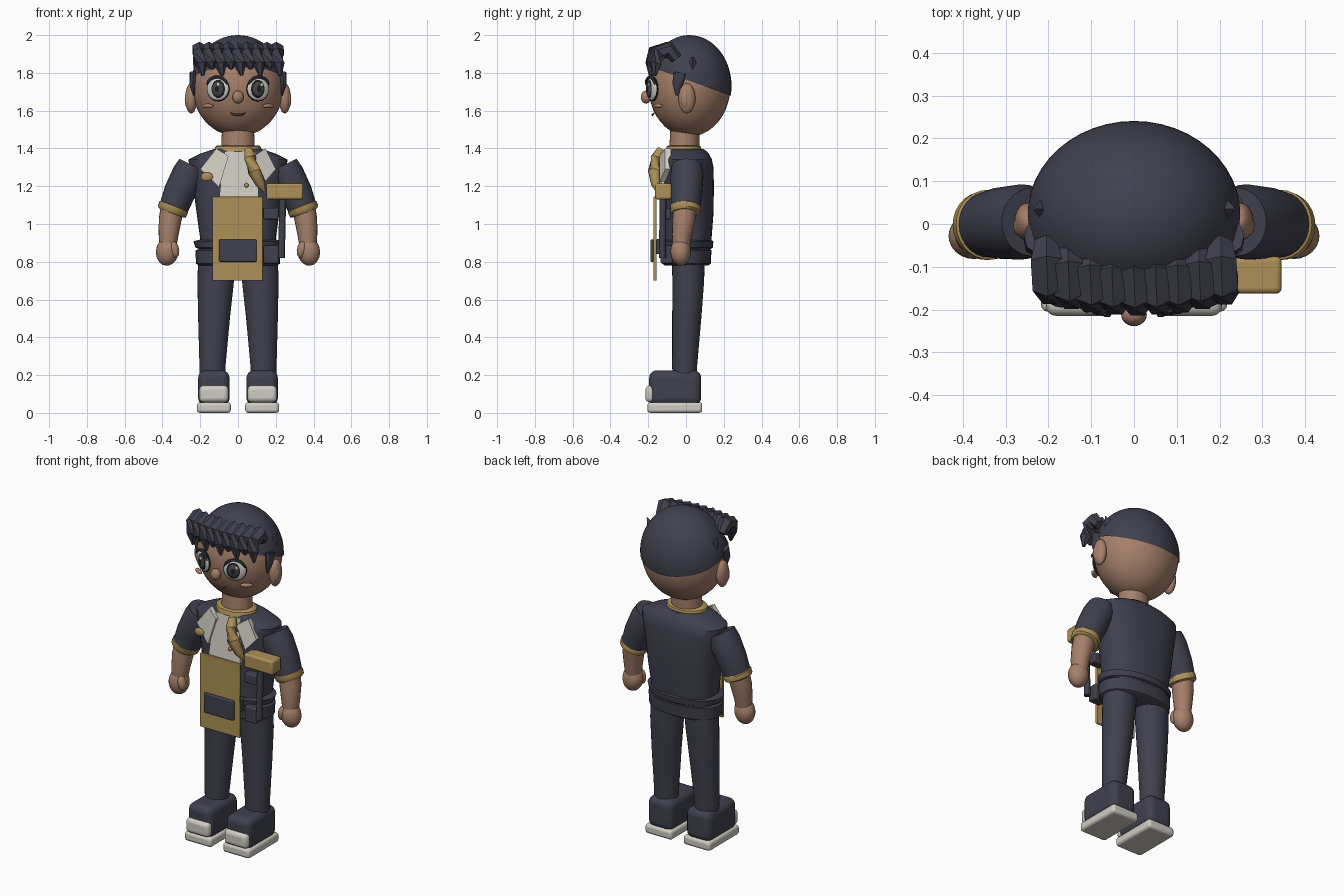
import bpy, bmesh, math
from mathutils import Vector, Matrix

def mat(name, r, g, b):
    m = bpy.data.materials.new(name)
    m.diffuse_color = (r, g, b, 1)
    return m

NAVY = mat("dark navy", 0.052, 0.052, 0.078)
SKIN = mat("brown skin", 0.38, 0.215, 0.145)
GOLD = mat("mustard", 0.42, 0.28, 0.095)
WHITE = mat("off white", 0.62, 0.60, 0.54)
BLACK = mat("near black", 0.012, 0.012, 0.016)
GREY = mat("iris grey", 0.06, 0.06, 0.07)
LIP = mat("lip brown", 0.22, 0.09, 0.06)

def finish(name, bm, m, smooth=True, bevel=0, seg=3):
    bmesh.ops.recalc_face_normals(bm, faces=bm.faces[:])
    me = bpy.data.meshes.new(name)
    bm.to_mesh(me)
    bm.free()
    me.materials.append(m)
    ob = bpy.data.objects.new(name, me)
    bpy.context.collection.objects.link(ob)
    if bevel:
        b = ob.modifiers.new("bevel", 'BEVEL')
        b.width, b.segments, b.limit_method = bevel, seg, 'ANGLE'
    if smooth:
        bpy.context.view_layer.objects.active = ob
        ob.select_set(True)
        bpy.ops.object.shade_smooth_by_angle(angle=math.radians(40))
        ob.select_set(False)
    return ob

def loft(name, rings, m, smooth=True):
    bm = bmesh.new()
    vs = [[bm.verts.new(p) for p in r] for r in rings]
    n = len(vs[0])
    for a, b in zip(vs, vs[1:]):
        for i in range(n):
            bm.faces.new((a[i], a[(i + 1) % n], b[(i + 1) % n], b[i]))
    bm.faces.new(vs[0])
    bm.faces.new(vs[-1][::-1])
    return finish(name, bm, m, smooth)

def sections(name, data, m, e=2.0, n=32):
    """Horizontal superellipse sections: (z, cx, cy, rx, ry)."""
    def f(v):
        return math.copysign(abs(v) ** (2 / e), v)
    ang = [2 * math.pi * i / n for i in range(n)]
    return loft(name, [[(cx + rx * f(math.cos(a)), cy + ry * f(math.sin(a)), z) for a in ang]
                       for z, cx, cy, rx, ry in data], m)

def tube(name, pts, radii, m, n=20, smooth=True, flat=1.0):
    """Tube along a path; flat scales the radius across x."""
    pts = [Vector(p) for p in pts]
    rings = []
    for i, p in enumerate(pts):
        t = (pts[min(i + 1, len(pts) - 1)] - pts[max(i - 1, 0)]).normalized()
        ref = Vector((0, 1, 0)) if abs(t.x) > 0.35 or abs(t.y) < 0.3 else Vector((1, 0, 0))
        u = t.cross(ref).normalized()
        w = t.cross(u)
        rings.append([p + radii[i] * (u * math.cos(2 * math.pi * k / n) * flat
                                      + w * math.sin(2 * math.pi * k / n)) for k in range(n)])
    return loft(name, rings, m, smooth)

def ball(name, c, r, m, rot=0, tilt=0, seg=24):
    bm = bmesh.new()
    bmesh.ops.create_uvsphere(bm, u_segments=seg, v_segments=seg // 2, radius=1)
    M = (Matrix.Translation(c) @ Matrix.Rotation(rot, 4, 'Z') @ Matrix.Rotation(tilt, 4, 'Y')
         @ Matrix.Diagonal((*r, 1)))
    bmesh.ops.transform(bm, matrix=M, verts=bm.verts[:])
    return finish(name, bm, m)

def box(name, lo, hi, m, bevel=0.008, seg=3):
    bm = bmesh.new()
    bmesh.ops.create_cube(bm, size=1)
    for v in bm.verts:
        v.co = [(lo[i] + hi[i]) / 2 + v.co[i] * (hi[i] - lo[i]) for i in range(3)]
    return finish(name, bm, m, True, bevel, seg)

def plate(name, pts, depth, m):
    bm = bmesh.new()
    f = bm.faces.new([bm.verts.new(p) for p in pts])
    r = bmesh.ops.extrude_face_region(bm, geom=[f])
    for v in r["geom"]:
        if isinstance(v, bmesh.types.BMVert):
            v.co.y += depth
    return finish(name, bm, m, False)

# Head, hair cap, neck and collar
ball("head", (0, 0.018, 1.73), (0.243, 0.217, 0.267), SKIN, seg=40)
bm = bmesh.new()
bmesh.ops.create_uvsphere(bm, u_segments=48, v_segments=32, radius=1)
for v in bm.verts:
    v.co = (v.co.x * 0.25, 0.018 + v.co.y * 0.223, 1.73 + v.co.z * 0.27)
bmesh.ops.bisect_plane(bm, geom=bm.verts[:] + bm.edges[:] + bm.faces[:], plane_co=(0, 0.235, 1.68),
                       plane_no=(0, -0.36, -1), clear_outer=True)
finish("hair_cap", bm, NAVY)
sections("neck", [(1.37, 0, -0.01, 0.09, 0.08), (1.5, 0, -0.005, 0.085, 0.078)], SKIN)
sections("collar", [(1.375, 0, -0.012, 0.122, 0.092), (1.385, 0, -0.012, 0.127, 0.097),
                    (1.41, 0, -0.012, 0.12, 0.09), (1.416, 0, -0.012, 0.11, 0.08)], GOLD)

# Fringe of faceted locks
for i in range(9):
    x = -0.205 + i * 0.051
    back = 0.025 * (x / 0.2) ** 2
    low = 1.80 + (0.02 if i % 2 else -0.015)
    tube("fringe_lock", [(x, -0.075 + back, 1.875), (x, -0.115 + back, 1.925),
                         (x + 0.004, -0.165 + back, 1.905), (x + 0.01, -0.185 + back, 1.85),
                         (x + 0.02, -0.19 + back, low)],
         [0.03, 0.042, 0.042, 0.034, 0.008], NAVY, n=6, smooth=False)

# Face features
ball("nose", (0, -0.212, 1.672), (0.03, 0.027, 0.034), SKIN)
tube("mouth", [(-0.04, -0.168, 1.588), (-0.015, -0.178, 1.578), (0.015, -0.178, 1.578),
               (0.04, -0.168, 1.588)], [0.003, 0.006, 0.006, 0.003], LIP, n=8)
for s in (-1, 1):
    a = s * 0.42
    nrm = Vector((math.sin(a), -math.cos(a), 0))
    tan = Vector((math.cos(a), math.sin(a), 0))
    eye = Vector((s * 0.105, -0.177, 1.715))
    ball("eye_rim", eye, (0.066, 0.016, 0.066), BLACK, a)
    ball("eye_white", eye + nrm * 0.005, (0.062, 0.016, 0.061), WHITE, a)
    ball("iris", eye + nrm * 0.013 - tan * s * 0.006, (0.041, 0.013, 0.048), BLACK, a)
    ball("iris_centre", eye + nrm * 0.017 - tan * s * 0.006, (0.034, 0.012, 0.040), GREY, a)
    ball("pupil", eye + nrm * 0.022 - tan * s * 0.006, (0.017, 0.009, 0.022), BLACK, a)
    ball("eye_glint", eye + nrm * 0.026 + tan * 0.012 + Vector((0, 0, 0.022)), (0.009, 0.006, 0.01), WHITE, a)
    tube("eyelash", [eye + nrm * 0.014 + tan * 0.064 * math.cos(t) + Vector((0, 0, 0.064 * math.sin(t)))
                     for t in [math.pi * (0.12 + 0.76 * k / 8) for k in range(9)]],
         [0.003] + [0.008] * 7 + [0.003], NAVY, n=8)
    ball("cheek", (s * 0.16, -0.148, 1.625), (0.036, 0.014, 0.012), SKIN, s * 0.6)
    ball("ear", (s * 0.248, 0.005, 1.665), (0.032, 0.045, 0.08), SKIN)
    ball("inner_ear", (s * 0.268, -0.003, 1.66), (0.014, 0.025, 0.045), SKIN)
    tube("sideburn", [(s * 0.236, -0.03, 1.80), (s * 0.24, -0.045, 1.74), (s * 0.233, -0.05, 1.68)],
         [0.035, 0.028, 0.006], NAVY, n=8, flat=0.6)
    tube("hair_spike", [(s * 0.205, 0.035, 1.83), (s * 0.235, 0.035, 1.885)], [0.035, 0.004], NAVY, n=4, smooth=False)

# Torso, hips and belt
sections("torso", [(0.79, 0, 0.005, 0.21, 0.12), (0.92, 0, 0.008, 0.2, 0.127), (1.05, 0, 0.012, 0.218, 0.133),
                   (1.2, 0, 0.012, 0.238, 0.136), (1.3, 0, 0.012, 0.258, 0.133), (1.342, 0, 0.01, 0.262, 0.127),
                   (1.372, 0, 0.006, 0.2, 0.115), (1.397, 0, 0, 0.125, 0.095)], NAVY, e=2.4, n=40)
sections("hip_band", [(0.78, 0, 0.003, 0.205, 0.115), (0.79, 0, 0.003, 0.222, 0.128),
                      (0.86, 0, 0.003, 0.226, 0.132), (0.87, 0, 0.003, 0.2, 0.12)], NAVY, e=2.2)
sections("belt", [(0.865, 0, 0.002, 0.2, 0.125), (0.875, 0, 0.002, 0.225, 0.14),
                  (0.908, 0, 0.002, 0.236, 0.143), (0.918, 0, 0.002, 0.2, 0.125)], NAVY)

# Arms, legs and shoes
for s in (-1, 1):
    tube("sleeve", [(s * 0.238, 0.005, 1.31), (s * 0.262, 0.005, 1.262), (s * 0.31, 0.002, 1.165),
                    (s * 0.345, -0.002, 1.075)], [0.08, 0.088, 0.084, 0.076], NAVY, n=28)
    tube("cuff", [(s * 0.337, -0.002, 1.098), (s * 0.340, -0.002, 1.090), (s * 0.350, -0.004, 1.066),
                  (s * 0.353, -0.004, 1.058)], [0.074, 0.082, 0.08, 0.07], GOLD, n=28)
    tube("forearm", [(s * 0.347, -0.004, 1.09), (s * 0.36, -0.012, 1.02), (s * 0.368, -0.022, 0.94),
                     (s * 0.37, -0.025, 0.89)], [0.062, 0.06, 0.052, 0.046], SKIN)
    ball("hand", (s * 0.374, -0.028, 0.855), (0.06, 0.054, 0.076), SKIN, tilt=-s * 0.12)
    ball("thumb", (s * 0.337, -0.055, 0.865), (0.025, 0.026, 0.045), SKIN, tilt=s * 0.2)
    sections("leg", [(0.17, s * 0.135, -0.007, 0.068, 0.065), (0.25, s * 0.135, -0.007, 0.069, 0.066),
                     (0.5, s * 0.127, 0.004, 0.084, 0.077), (0.7, s * 0.118, 0.012, 0.097, 0.084),
                     (0.84, s * 0.11, 0.012, 0.1, 0.088)], NAVY)
    box("shoe_upper", (s * 0.128 - 0.083, -0.195, 0.04), (s * 0.128 + 0.083, 0.08, 0.225), NAVY, 0.04, 5)
    box("shoe_sole", (s * 0.128 - 0.09, -0.205, 0), (s * 0.128 + 0.09, 0.086, 0.056), WHITE, 0.016)
    box("toe_cap", (s * 0.128 - 0.078, -0.215, 0.056), (s * 0.128 + 0.078, -0.165, 0.145), WHITE, 0.024, 4)

# Shirt front and lapels
plate("shirt_front", [(-0.1, -0.138, 1.13), (0.11, -0.138, 1.13), (0.1, -0.127, 1.34),
                      (0.09, -0.105, 1.385), (-0.07, -0.105, 1.385), (-0.08, -0.127, 1.34)], 0.03, WHITE)
plate("left_lapel", [(-0.2, -0.11, 1.29), (-0.1, -0.145, 1.195), (-0.05, -0.14, 1.36), (-0.115, -0.11, 1.40)], 0.03, WHITE)
plate("right_lapel", [(0.2, -0.11, 1.29), (0.145, -0.14, 1.225), (0.085, -0.14, 1.36), (0.145, -0.11, 1.40)], 0.03, WHITE)
ball("chest_badge", (-0.165, -0.135, 1.25), (0.032, 0.012, 0.024), GOLD)
ball("shirt_button", (0.045, -0.142, 1.205), (0.012, 0.006, 0.012), GOLD, seg=12)
tube("neck_scarf", [(0.055, -0.13, 1.395), (0.065, -0.155, 1.35), (0.085, -0.168, 1.28), (0.12, -0.16, 1.21),
                    (0.14, -0.15, 1.17)], [0.022, 0.032, 0.034, 0.025, 0.006], GOLD, n=10)

# Apron panel with pocket
box("apron_panel", (-0.135, -0.172, 0.70), (0.132, -0.155, 1.145), GOLD, 0.004)
box("apron_pocket", (-0.1, -0.188, 0.80), (0.098, -0.168, 0.918), NAVY, 0.006)
box("apron_mount", (-0.12, -0.16, 0.84), (0.12, -0.1, 0.92), NAVY)

# Mallet and pouch on the belt
box("mallet_head", (0.15, -0.163, 1.13), (0.345, -0.076, 1.215), GOLD, 0.012)
tube("mallet_handle", [(0.237, -0.122, 1.14), (0.23, -0.125, 0.82)], [0.018, 0.018], NAVY, n=12)
box("belt_pouch", (0.135, -0.135, 0.79), (0.215, -0.07, 0.885), NAVY, 0.01)
box("chest_pocket", (0.135, -0.135, 1.025), (0.215, -0.08, 1.085), NAVY, 0.008)
